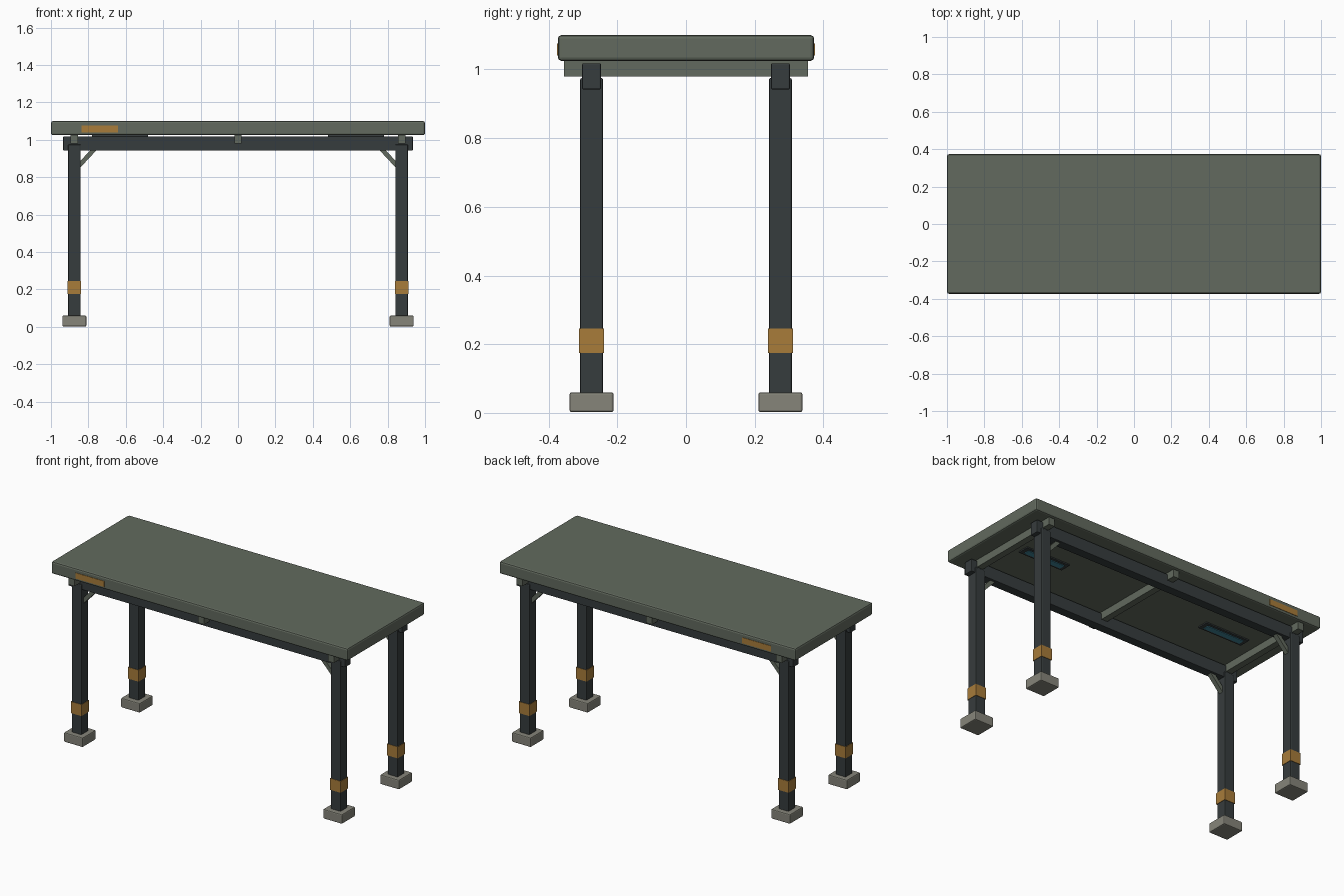
import bpy, math
from mathutils import Matrix

if "Cube" in bpy.data.objects:
    bpy.data.objects.remove(bpy.data.objects["Cube"])


def mat(name, r, g, b):
    m = bpy.data.materials.new(name)
    lin = [((c / 255 + 0.055) / 1.055) ** 2.4 for c in (r, g, b)]
    m.diffuse_color = (*lin, 1)
    m.use_nodes = True
    m.node_tree.nodes["Principled BSDF"].inputs["Base Color"].default_value = m.diffuse_color
    return m


GREEN = mat("olive green", 98, 106, 94)
DARK = mat("dark steel", 54, 60, 61)
STONE = mat("warm grey", 134, 133, 122)
ORANGE = mat("ochre", 168, 124, 58)
TEAL = mat("teal", 62, 130, 150)


def box(name, center, size, material, bevel=0.0, tilt=0.0):
    bpy.ops.mesh.primitive_cube_add(size=1)
    ob = bpy.context.object
    ob.name = name
    ob.data.transform(Matrix.Diagonal((*size, 1)))
    ob.location = center
    ob.rotation_euler.y = tilt
    ob.data.materials.append(material)
    if bevel:
        mod = ob.modifiers.new("edge", 'BEVEL')
        mod.width = bevel
        mod.segments = 2
    return ob


# Table top
box("table_top", (0, 0, 1.0625), (2.0, 0.746, 0.075), GREEN, 0.01)

# Cross members between rails and top
for x in (-0.875, 0, 0.875):
    box("cross_member", (x, 0, 1.0025), (0.04, 0.71, 0.045), GREEN)

for sy in (-1, 1):
    # Long rails and marking plates on the long edges
    box("long_rail", (0, sy * 0.275, 0.98), (1.87, 0.055, 0.076), DARK, 0.004)
    box("edge_marking", (-0.738, sy * 0.373, 1.058), (0.195, 0.005, 0.035), ORANGE)
    for sx in (-1, 1):
        x, y = sx * 0.875, sy * 0.275
        # Legs, bands and feet
        box("leg", (x, y, 0.51), (0.067, 0.067, 0.93), DARK, 0.005)
        box("leg_band", (x, y, 0.21), (0.072, 0.072, 0.07), ORANGE)
        box("foot", (x, y, 0.031), (0.128, 0.128, 0.058), STONE, 0.006)
        # Diagonal brace from leg to rail
        box("corner_brace", (sx * 0.807, y, 0.908), (0.15, 0.028, 0.024), GREEN,
            0.0, sx * math.radians(47))

# Light strips under the top
for x in (-0.63, 0.63):
    box("light_housing", (x, 0, 1.022), (0.30, 0.07, 0.009), DARK, 0.002)
    box("light_strip", (x, 0, 1.0165), (0.25, 0.036, 0.006), TEAL)
